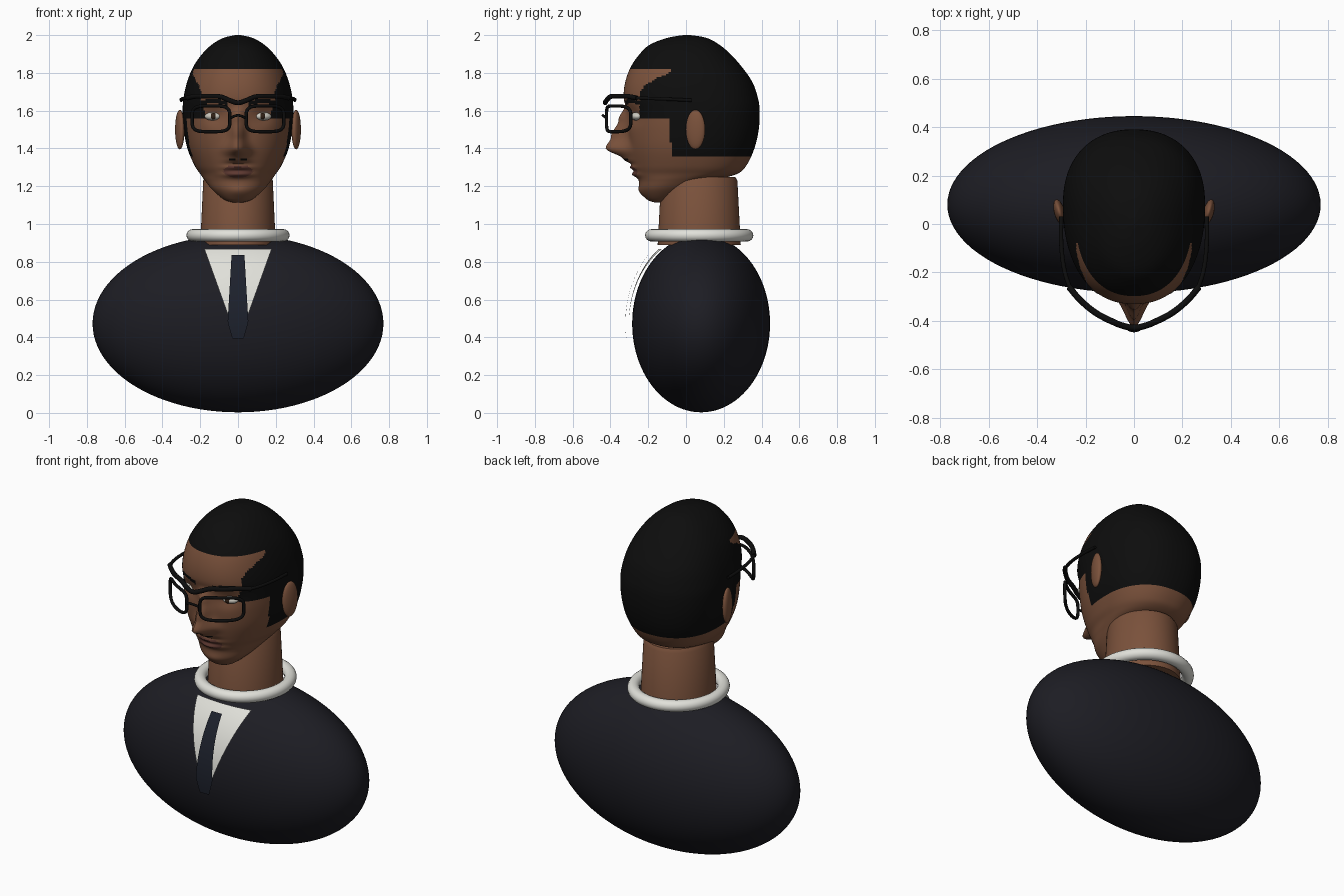
import bpy, bmesh, math
from mathutils import Vector

if "Cube" in bpy.data.objects:
    bpy.data.objects.remove(bpy.data.objects["Cube"])


def material(name, r, g, b):
    m = bpy.data.materials.new(name)
    m.diffuse_color = (r, g, b, 1)
    m.use_nodes = True
    m.node_tree.nodes["Principled BSDF"].inputs["Base Color"].default_value = m.diffuse_color
    return m


SKIN = material("skin", .2, .085, .045)
HAIR = material("black_hair", .004, .004, .004)
LIP = material("lip", .11, .04, .03)
SUIT = material("suit_cloth", .012, .012, .017)
TIE = material("tie_cloth", .012, .015, .025)
WHITE = material("white_cloth", .75, .75, .7)
FRAME = material("frame_black", .004, .004, .004)
EYE = material("eye_white", .6, .58, .52)
IRIS = material("iris", .03, .015, .008)


def finish(name, bm, *mats):
    bmesh.ops.recalc_face_normals(bm, faces=bm.faces)
    me = bpy.data.meshes.new(name)
    bm.to_mesh(me)
    bm.free()
    for m in mats:
        me.materials.append(m)
    ob = bpy.data.objects.new(name, me)
    bpy.context.collection.objects.link(ob)
    bpy.context.view_layer.objects.active = ob
    bpy.ops.object.select_all(action='DESELECT')
    ob.select_set(True)
    bpy.ops.object.shade_smooth_by_angle(angle=math.radians(50))
    return ob


def ellipsoid(name, loc, radii, mat, seg=32, rot=0):
    bm = bmesh.new()
    bmesh.ops.create_uvsphere(bm, u_segments=seg, v_segments=seg // 2, radius=1)
    for v in bm.verts:
        v.co = Vector(a * b for a, b in zip(v.co, radii))
    ob = finish(name, bm, mat)
    ob.location, ob.rotation_euler.z = loc, rot
    return ob


def loft(bm, rings):
    rows = [[bm.verts.new(p) for p in r] for r in rings]
    n = len(rows[0])
    for a, b in zip(rows, rows[1:]):
        for i in range(n):
            bm.faces.new((a[i], a[(i + 1) % n], b[(i + 1) % n], b[i]))
    bm.faces.new(rows[0])
    bm.faces.new(rows[-1])


def tube(name, points, radius, mat, cyclic=False):
    cu = bpy.data.curves.new(name, 'CURVE')
    cu.dimensions, cu.bevel_depth, cu.bevel_resolution = '3D', radius, 3
    cu.resolution_u, cu.use_fill_caps = 6, True
    sp = cu.splines.new('BEZIER')
    sp.bezier_points.add(len(points) - 1)
    for bp, p in zip(sp.bezier_points, points):
        bp.co = p
        bp.handle_left_type = bp.handle_right_type = 'AUTO'
    sp.use_cyclic_u = cyclic
    cu.materials.append(mat)
    bpy.context.collection.objects.link(bpy.data.objects.new(name, cu))


def interp(keys, t):
    for (a, u), (b, v) in zip(keys, keys[1:]):
        if a <= t <= b:
            s = (t - a) / (b - a)
            return u + (v - u) * s * s * (3 - 2 * s) if s else u
    return 0


def bump(d, width):
    return math.exp(-(d / width) ** 2)


# Torso
BC, BR = (0, .08, .473), (.77, .365, .47)
ellipsoid("suit_torso", BC, BR, SUIT, 96)


# Shirt front and tie: sheets laid over the chest
def chest_sheet(name, outline, gap, mat, rows=24, cols=8):
    bm = bmesh.new()
    grid = []
    top, bottom = outline[0][0], outline[-1][0]
    for j in range(rows + 1):
        z = top + (bottom - top) * j / rows
        for (za, wa), (zb, wb) in zip(outline, outline[1:]):
            if za >= z >= zb - 1e-6:
                w = wa + (wb - wa) * (za - z) / (za - zb)
        row = []
        for i in range(cols + 1):
            x = w * (2 * i / cols - 1)
            k = 1 - (x / (BR[0] + gap)) ** 2 - ((z - BC[2]) / (BR[2] + gap)) ** 2
            row.append(bm.verts.new((x, BC[1] - (BR[1] + gap) * math.sqrt(max(k, 0)), z)))
        grid.append(row)
    for a, b in zip(grid, grid[1:]):
        for i in range(cols):
            bm.faces.new((a[i], b[i], b[i + 1], a[i + 1]))
    finish(name, bm, mat)


chest_sheet("shirt_front", [(.868, .178), (.40, .01)], .018, WHITE)
chest_sheet("tie", [(.835, .034), (.48, .055), (.395, .03)], .036, TIE)

# Neck
bm = bmesh.new()
loft(bm, [[(rx * math.cos(i * math.pi / 32), .07 + ry * math.sin(i * math.pi / 32), z)
           for i in range(64)]
          for z, rx, ry in [(.89, .2, .22), (1.23, .184, .202), (1.25, .172, .19)]])
finish("neck", bm, SKIN)

# Collar ring
bpy.ops.mesh.primitive_torus_add(major_segments=64, minor_segments=16,
                                 major_radius=.24, minor_radius=.033, location=(0, .07, .94))
collar = bpy.context.object
collar.name = "shirt_collar"
collar.scale.y = 1.05
collar.data.materials.append(WHITE)
bpy.ops.object.shade_smooth_by_angle()

# Head sections: height, front, back, half width
HEAD = [(1.115, -.17, -.11, .03), (1.13, -.205, -.07, .075), (1.18, -.24, .02, .135),
        (1.23, -.25, .15, .175), (1.265, -.265, .27, .2), (1.31, -.28, .32, .23),
        (1.40, -.30, .362, .268), (1.50, -.31, .385, .287), (1.60, -.315, .39, .293),
        (1.67, -.33, .38, .288), (1.75, -.322, .352, .27), (1.83, -.293, .297, .238),
        (1.90, -.245, .235, .19), (1.95, -.19, .175, .138), (1.985, -.10, .11, .078),
        (2.0, -.015, .025, .015)]
NOSE = [(1.31, 0), (1.345, .045), (1.40, .125), (1.46, .09), (1.55, .045), (1.64, 0)]
NOSE_WIDTH = [(1.30, .06), (1.38, .055), (1.48, .034), (1.65, .03)]


def sections(steps=9):
    for k in range(len(HEAD) - 1):
        p = [HEAD[max(0, min(len(HEAD) - 1, k + d))] for d in (-1, 0, 1, 2)]
        for s in range(steps):
            t = s / steps
            yield [b + .5 * t * (c - a + t * (2 * a - 5 * b + 4 * c - d + t * (3 * (b - c) + d - a)))
                   for a, b, c, d in zip(*p)]
    yield HEAD[-1]


def head_ring(z, front, back, w, n=160):
    mid = front + (back - front) * .56
    ring = []
    for i in range(n):
        a = 2 * math.pi * i / n
        c, s = math.cos(a), math.sin(a)
        e = 2 / 2.25
        x = w * math.copysign(abs(c) ** e, c)
        y = mid + (back - mid if s > 0 else mid - front) * math.copysign(abs(s) ** e, s)
        if s < 0 and 1.12 < z < 1.7:
            y -= interp(NOSE, z) * bump(x, interp(NOSE_WIDTH, z) or .04)
            y -= bump(x, .065) * (.02 * bump(z - 1.30, .013) + .022 * bump(z - 1.262, .015))
            y -= .012 * bump(x, .06) * bump(z - 1.17, .03)
            y += .018 * bump(abs(x) - .13, .06) * bump(z - 1.57, .045)
        ring.append((x, y, z))
    return ring


def head_material(c):
    x, y, z = abs(c.x), c.y, c.z
    side = -.245 + max(0, z - 1.68) ** 2 * 11
    if z > 1.82 or (z > 1.56 and y > side) or (z > 1.36 and y > -.08):
        return 1
    if y < -.2 and abs(z - 1.65 + (x - .13) ** 2 * 2) < .012 and .06 < x < .2:
        return 1
    if y < -.2 and z < 1.345 and z > 1.332 and .012 < x < .05:
        return 1
    if y < -.2 and ((z - 1.28) / .034) ** 2 + (x / .078) ** 2 < 1:
        return 2
    return 0


bm = bmesh.new()
loft(bm, [head_ring(*s) for s in sections()])
for f in bm.faces:
    f.material_index = head_material(f.calc_center_median())
finish("head", bm, SKIN, HAIR, LIP)


# Glasses front follows a curve wrapped around the face
def wrap(x):
    return -.425 + 2.25 * x * x


# Paired parts: ears, eyes, lens rims, temples
for side, s in (("left", 1), ("right", -1)):
    ellipsoid(side + "_ear", (s * .308, .05, 1.5), (.022, .053, .105), SKIN, 32, -s * .25)
    ellipsoid(side + "_eye", (s * .133, -.262, 1.57), (.045, .03, .022), EYE, 24, s * .25)
    ellipsoid(side + "_iris", (s * .13, -.282, 1.571), (.017, .014, .018), IRIS, 16)
    rim = []
    for i in range(24):
        a = 2 * math.pi * i / 24
        c, d = math.cos(a), math.sin(a)
        x = .143 + .1 * math.copysign(abs(c) ** .5, c)
        rim.append((s * x, wrap(x), 1.557 + .068 * math.copysign(abs(d) ** .5, d)))
    tube(side + "_lens_rim", rim, .009, FRAME, True)
    tube(side + "_temple", [(s * .262, -.27, 1.667), (s * .285, -.2, 1.665),
                            (s * .3, -.08, 1.66), (s * .3, .03, 1.655)], .009, FRAME)

# Nose bridge and brow bar
tube("glasses_bridge", [(-.043, wrap(.043), 1.56), (0, -.44, 1.575), (.043, wrap(.043), 1.56)],
     .007, FRAME)
BROW = [(.045, -.42, 1.655), (.09, -.402, 1.673), (.16, -.365, 1.676), (.225, -.31, 1.676),
        (.268, -.26, 1.667)]
tube("glasses_brow_bar", [(-x, y, z) for x, y, z in reversed(BROW)] + [(0, -.428, 1.642)] + BROW,
     .013, FRAME)
